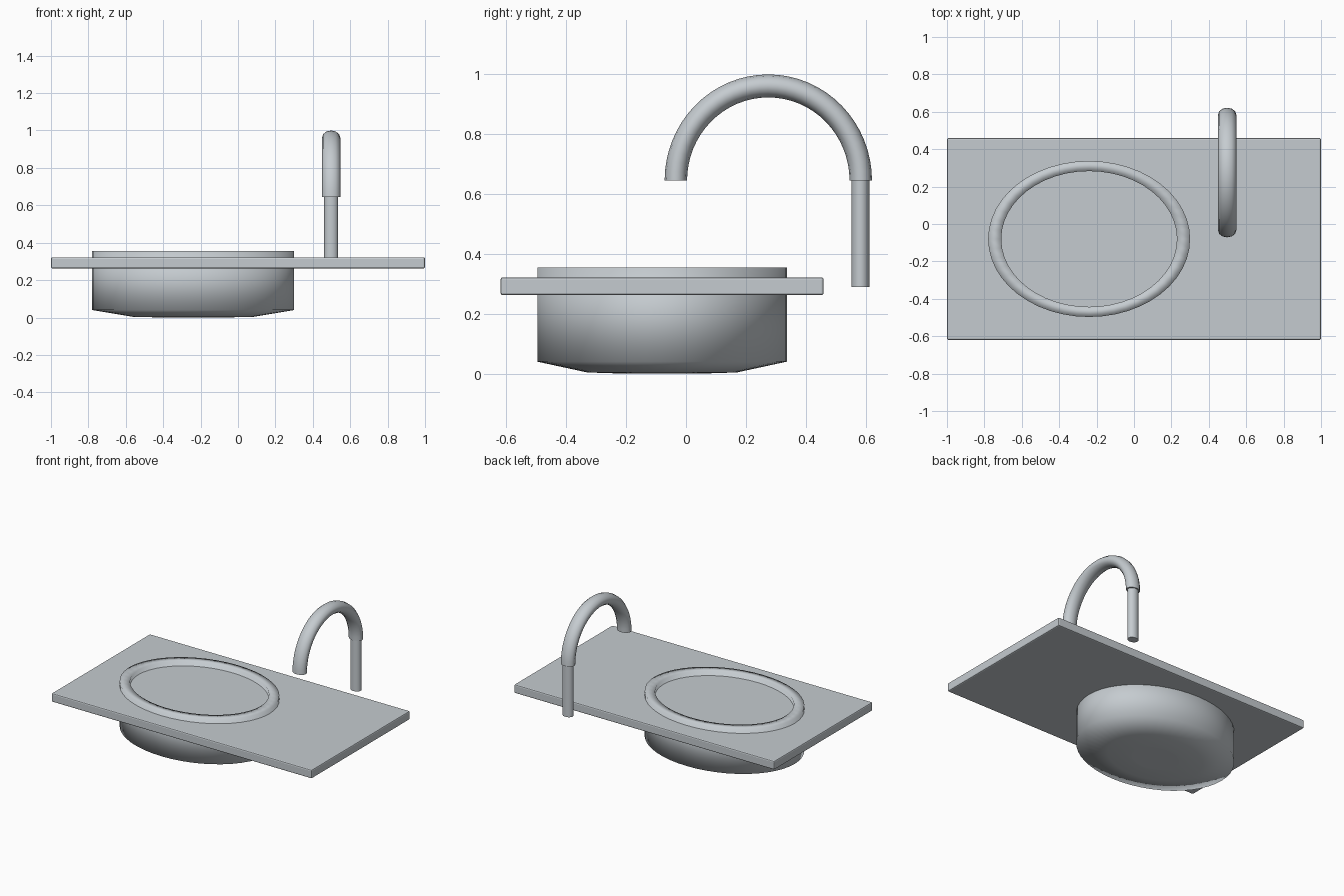
import bpy, bmesh, math
from mathutils import Vector

if "Cube" in bpy.data.objects:
    bpy.data.objects.remove(bpy.data.objects["Cube"])

mat = bpy.data.materials.new("pale_grey")
mat.diffuse_color = (0.56, 0.60, 0.63, 1)
mat.use_nodes = True
mat.node_tree.nodes["Principled BSDF"].inputs["Base Color"].default_value = mat.diffuse_color


def finish(name, bm, smooth=True):
    bmesh.ops.recalc_face_normals(bm, faces=bm.faces)
    me = bpy.data.meshes.new(name)
    bm.to_mesh(me)
    bm.free()
    me.materials.append(mat)
    for p in me.polygons:
        p.use_smooth = smooth
    ob = bpy.data.objects.new(name, me)
    bpy.context.collection.objects.link(ob)
    return ob


def loft(name, rings, cap_start=True, cap_end=True):
    """Skin a list of equal-length point rings."""
    bm = bmesh.new()
    vr = [[bm.verts.new(p) for p in r] for r in rings]
    n = len(vr[0])
    for a, b in zip(vr, vr[1:]):
        for i in range(n):
            j = (i + 1) % n
            bm.faces.new((a[i], a[j], b[j], b[i]))
    caps = []
    if cap_start:
        caps.append(bm.faces.new(vr[0]))
    if cap_end:
        caps.append(bm.faces.new(vr[-1]))
    for f in caps:      # keep the cap borders crisp
        for e in f.edges:
            e.smooth = False
    return finish(name, bm)


def ellipse(cx, cy, rx, ry, z, n):
    return [(cx + rx * math.cos(2 * math.pi * i / n),
             cy + ry * math.sin(2 * math.pi * i / n), z) for i in range(n)]


# countertop slab with softened edges
bm = bmesh.new()
bmesh.ops.create_cube(bm, size=1)
for v in bm.verts:
    v.co = Vector((v.co.x * 2, v.co.y * 1.08 - 0.08, v.co.z * 0.06 + 0.292))
bmesh.ops.bevel(bm, geom=bm.edges[:], offset=0.008, segments=2,
                profile=0.5, affect='EDGES')
finish("countertop", bm, smooth=False)

# oval basin: outside from the bottom up, over the rim, down the inside
profile = [(0.30, 0.0), (0.60, 0.004), (1.0, 0.04), (1.0, 0.355),
           (0.87, 0.355), (0.87, 0.07), (0.55, 0.04)]
loft("basin", [ellipse(-0.24, -0.08, 0.54 * s, 0.417 * s, z, 48)
               for s, z in profile])

# upright faucet pipe
loft("faucet_pipe", [ellipse(0.498, 0.583, 0.037, 0.03, z, 24)
                     for z in (0.29, 0.65)])

# arched spout, half a ring from the pipe forward
rings = []
for k in range(33):
    a = math.pi * k / 32
    ring = []
    for i in range(12):
        t = 2 * math.pi * i / 12
        r = 0.309 + 0.0375 * math.cos(t)
        ring.append((0.498 + 0.049 * math.sin(t),
                     0.275 + r * math.cos(a),
                     0.645 + 1.024 * r * math.sin(a)))
    rings.append(ring)
loft("faucet_spout", rings)
